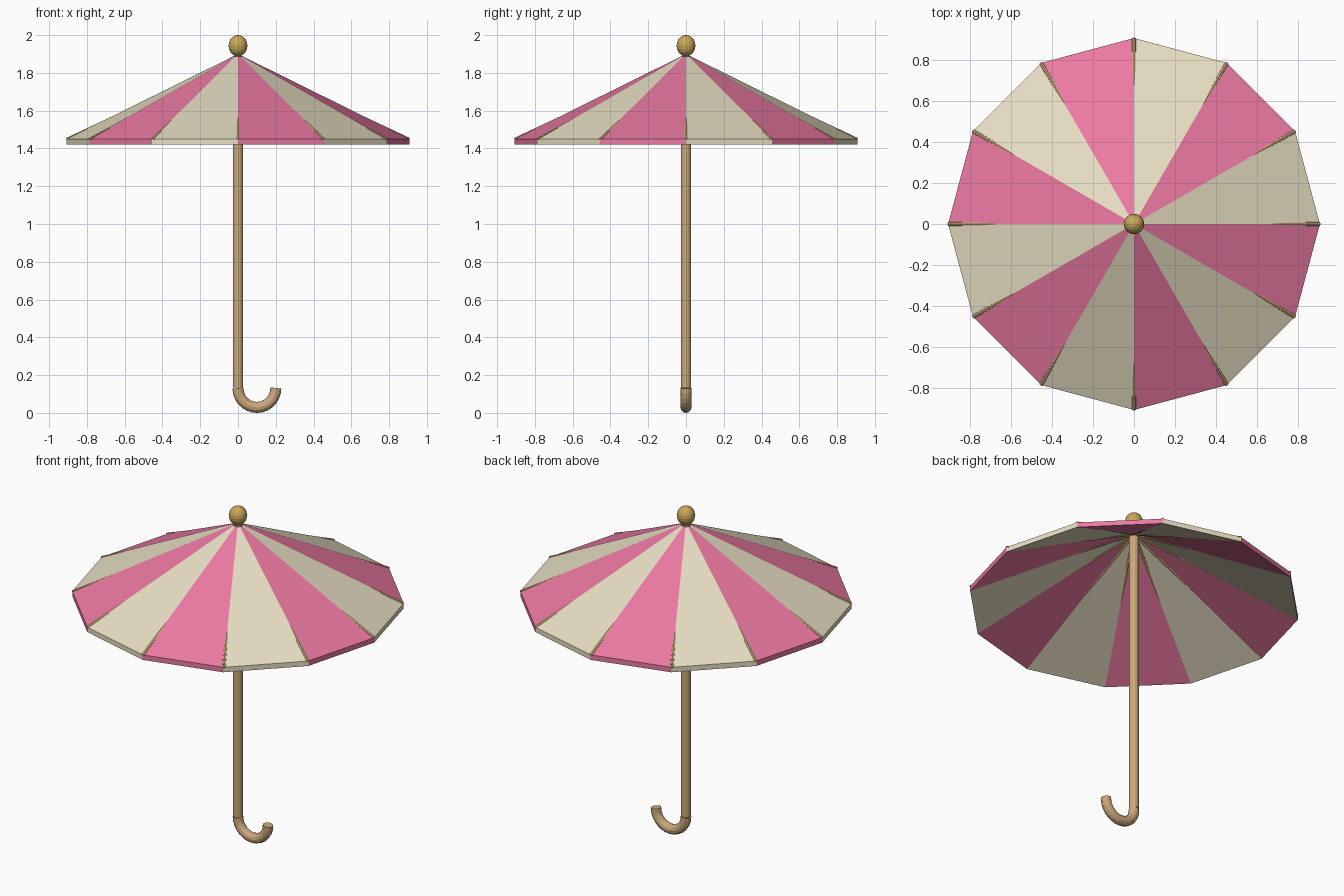
import bpy, bmesh
from math import pi, sin, cos
from mathutils import Vector

if "Cube" in bpy.data.objects:
    bpy.data.objects.remove(bpy.data.objects["Cube"])

SIDES = 12
RIM_R = 0.908


def material(name, rgb):
    m = bpy.data.materials.new(name)
    m.diffuse_color = (*rgb, 1)
    m.use_nodes = True
    m.node_tree.nodes["Principled BSDF"].inputs["Base Color"].default_value = m.diffuse_color
    return m


cream = material("cream", (0.80, 0.73, 0.54))
pink = material("pink", (0.83, 0.19, 0.36))
wood = material("wood", (0.60, 0.39, 0.20))
gold = material("gold", (0.58, 0.39, 0.10))


def finish(bm, name, *mats):
    bmesh.ops.recalc_face_normals(bm, faces=bm.faces)
    mesh = bpy.data.meshes.new(name)
    bm.to_mesh(mesh)
    bm.free()
    for m in mats:
        mesh.materials.append(m)
    obj = bpy.data.objects.new(name, mesh)
    bpy.context.collection.objects.link(obj)
    return obj


def rod(bm, a, b, radius, sides, overlap=0.0):
    """Capped cylinder between two points."""
    a, b = Vector(a), Vector(b)
    d = b - a
    verts = bmesh.ops.create_cone(bm, cap_ends=True, segments=sides, radius1=radius,
                                  radius2=radius, depth=d.length + overlap)["verts"]
    mat = d.to_track_quat('Z', 'Y').to_matrix().to_4x4()
    mat.translation = (a + b) / 2
    bmesh.ops.transform(bm, matrix=mat, verts=verts)


def polar(r, i, z):
    a = 2 * pi * i / SIDES
    return Vector((r * cos(a), r * sin(a), z))


# Canopy: striped shell with a top, a short rim band and an underside
bm = bmesh.new()
apex = bm.verts.new((0, 0, 1.90))
under = bm.verts.new((0, 0, 1.87))
top = [bm.verts.new(polar(RIM_R, i, 1.45)) for i in range(SIDES)]
low = [bm.verts.new(polar(RIM_R, i, 1.42)) for i in range(SIDES)]
for i in range(SIDES):
    j = (i + 1) % SIDES
    for loop in ((apex, top[i], top[j]), (top[i], low[i], low[j], top[j]),
                 (under, low[j], low[i])):
        bm.faces.new(loop).material_index = i % 2
finish(bm, "canopy", cream, pink)

# Ribs along the canopy ridges
bm = bmesh.new()
for i in range(SIDES):
    rod(bm, polar(0, i, 1.871), polar(RIM_R - 0.002, i, 1.445), 0.011, 8)
finish(bm, "ribs", wood)

# Pole
bm = bmesh.new()
rod(bm, (0, 0, 0.135), (0, 0, 1.89), 0.027, 12)
finish(bm, "pole", wood)

# Hooked handle made of short overlapping segments
bm = bmesh.new()
STEPS = 14
arc = [(0.1 - 0.1 * cos(pi * i / STEPS), 0, 0.129 - 0.1 * sin(pi * i / STEPS))
       for i in range(STEPS + 1)]
for a, b in zip(arc, arc[1:]):
    rod(bm, a, b, 0.029, 12, overlap=0.006)
finish(bm, "handle", wood)

# Finial
bm = bmesh.new()
bmesh.ops.create_uvsphere(bm, u_segments=16, v_segments=10, radius=0.05)
bmesh.ops.scale(bm, vec=(1, 1, 1.12), verts=bm.verts)
bmesh.ops.translate(bm, vec=(0, 0, 1.944), verts=bm.verts)
finish(bm, "finial", gold)
